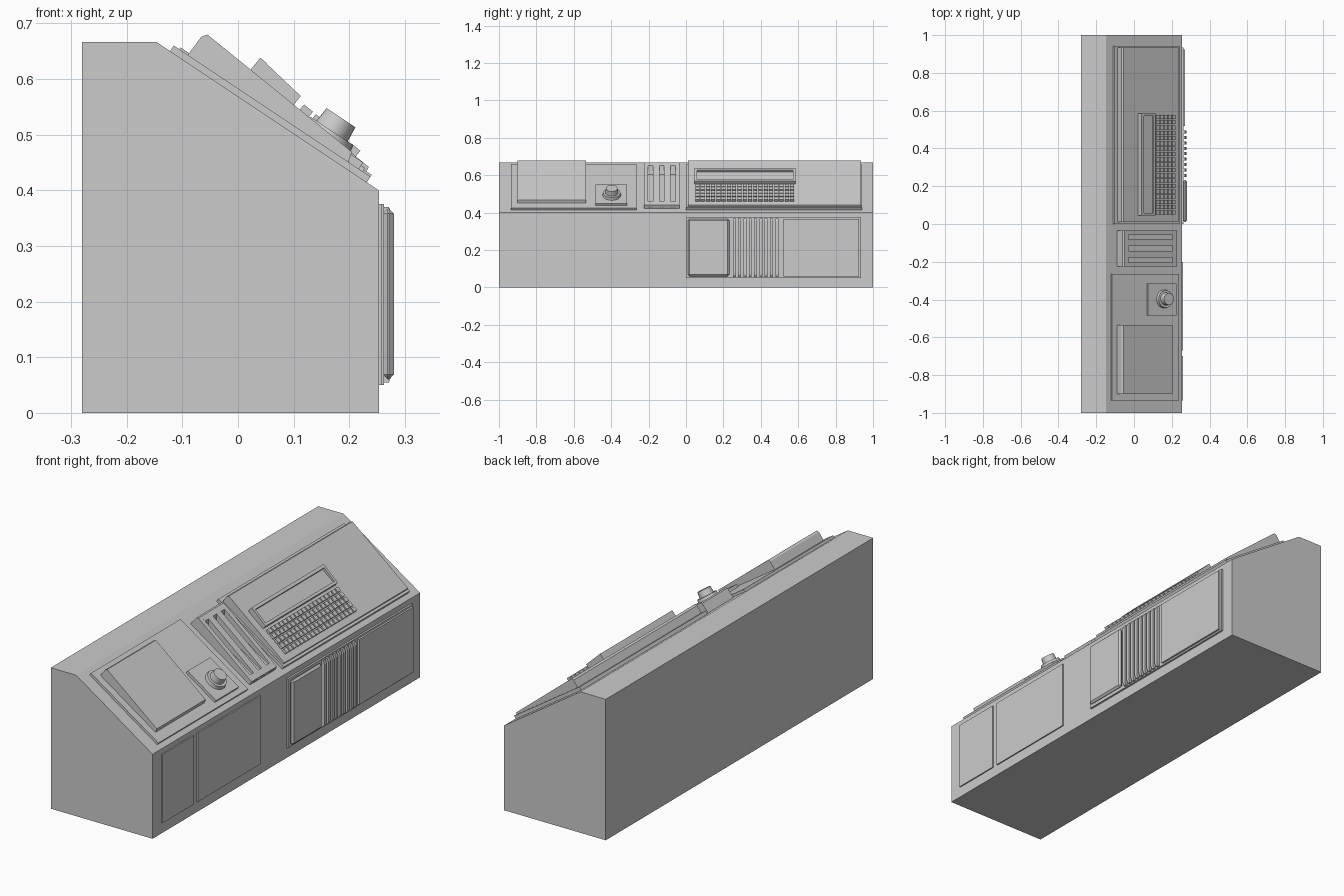
import bpy, bmesh, math
from mathutils import Vector, Matrix

if "Cube" in bpy.data.objects:
    bpy.data.objects.remove(bpy.data.objects["Cube"])


def make(name, pieces, bevel=0):
    """One object from several XZ profiles, each extruded from y0 to y1."""
    bm = bmesh.new()
    for profile, y0, y1 in pieces:
        a = [bm.verts.new((x, y0, z)) for x, z in profile]
        b = [bm.verts.new((x, y1, z)) for x, z in profile]
        n = len(profile)
        bm.faces.new(a)
        bm.faces.new(b[::-1])
        for i in range(n):
            bm.faces.new((a[i], b[i], b[(i + 1) % n], a[(i + 1) % n]))
    bmesh.ops.recalc_face_normals(bm, faces=bm.faces)
    me = bpy.data.meshes.new(name)
    bm.to_mesh(me)
    bm.free()
    ob = bpy.data.objects.new(name, me)
    bpy.context.collection.objects.link(ob)
    if bevel:
        mod = ob.modifiers.new("bevel", 'BEVEL')
        mod.width, mod.segments = bevel, 1
    return ob


def rect(x0, x1, z0, z1):
    return [(x0, z0), (x1, z0), (x1, z1), (x0, z1)]


class Slope:
    """Coordinates on a tilted face: s runs down it, h stands off it."""
    def __init__(self, top, bottom):
        self.o = Vector(top)
        self.d = (Vector(bottom) - self.o).normalized()
        self.n = Vector((-self.d.y, self.d.x))

    def at(self, s, h):
        return tuple(self.o + self.d * s + self.n * h)

    def box(self, s0, s1, h0, h1):
        return [self.at(*p) for p in ((s0, h0), (s1, h0), (s1, h1), (s0, h1))]


# Cabinet body
make("console_body", [([(-.28, 0), (.253, 0), (.253, .4), (-.147, .667), (-.28, .667)], -1, 1)])
top = Slope((-.147, .667), (.253, .4))

# Plates lying on the slope
make("left_desk_plate", [(top.box(.03, .455, -.01, .012), -.935, -.265)])
make("right_desk_plate", [(top.box(.042, .455, -.01, .016), 0, .942)])

# Wedge-shaped screen on the left
make("left_screen", [([(-.1, .63), (-.066, .676), (-.055, .68), (.205, .469), (.198, .45)], -.9, -.535)])

# Wide wedge on the right carrying the keyboard
make("right_wedge", [([(-.098, .63), (-.066, .676), (-.055, .68), (.235, .442), (.226, .425)], .01, .935)])

# Centre vent: solid strips with three sunken slots
wedge = [(-.095, .625), (-.06, .667), (-.05, .667), (.228, .44), (.218, .42)]
head = [(-.095, .625), (-.06, .667), (-.05, .667), (-.03, .651), (-.03, .58)]
lip = [(.205, .42), (.205, .4588), (.228, .44), (.218, .42)]
vent, y = [], -.225
for c in (-.19, -.13, -.07):
    vent.append((wedge, y, c - .013))
    vent += [(p, c - .013, c + .013) for p in (head, lip, top.box(.1, .44, -.01, .012))]
    y = c + .013
vent.append((wedge, y, -.035))
make("centre_vent", vent)

# Dial with stepped base
make("dial_plate", [(top.box(.25, .43, 0, .026), -.485, -.315)])
tilt = top.n.angle(Vector((0, 1)))
for name, r0, r1, h0, h1 in (("dial_base", .05, .046, .02, .042), ("dial_knob", .034, .031, .04, .071)):
    x, z = top.at(.352, (h0 + h1) / 2)
    bpy.ops.mesh.primitive_cone_add(vertices=24, radius1=r0, radius2=r1, depth=h1 - h0,
                                    location=(x, -.397, z), rotation=(0, tilt, 0))
    ob = bpy.context.object
    ob.name = name
    bpy.ops.object.shade_smooth_by_angle()

# Display strip: rim around a recessed panel
face = Slope((-.055, .68), (.235, .442))
make("display_strip", [
    (face.box(.1, .2, -.01, .014), .05, .58),
    (face.box(.1, .115, -.01, .028), .045, .585),
    (face.box(.187, .2, -.01, .021), .045, .585),
    ([face.at(.1, 0), face.at(.2, 0), face.at(.2, .021), face.at(.1, .028)], .045, .058),
    ([face.at(.1, 0), face.at(.2, 0), face.at(.2, .021), face.at(.1, .028)], .572, .585)])

# Keyboard
rows, cols = 5, 19
pitch_s, pitch_y = .138 / rows, .535 / cols
make("keys", [(face.box(.214 + r * pitch_s, .214 + (r + .75) * pitch_s, -.004, .013),
               .05 + c * pitch_y, .05 + (c + .75) * pitch_y)
              for r in range(rows) for c in range(cols)])

# Panels on the upright front
make("left_front_panels", [(rect(.25, .259, .05, .375), a, b) for a, b in ((-.935, -.7), (-.67, -.2))])
make("right_front_plate", [(rect(.25, .262, .05, .375), 0, .935)])
make("right_front_panel", [(rect(.26, .271, .058, .367), .52, .925)])
make("raised_door", [(rect(.26, .28, .06, .367), .01, .232)], bevel=.009)
make("front_ribs", [([(.26, .055), (.271, .055), (.278, .07), (.278, .355), (.271, .37), (.26, .37)],
                     .25 + i * .0285, .266 + i * .0285) for i in range(9)])
